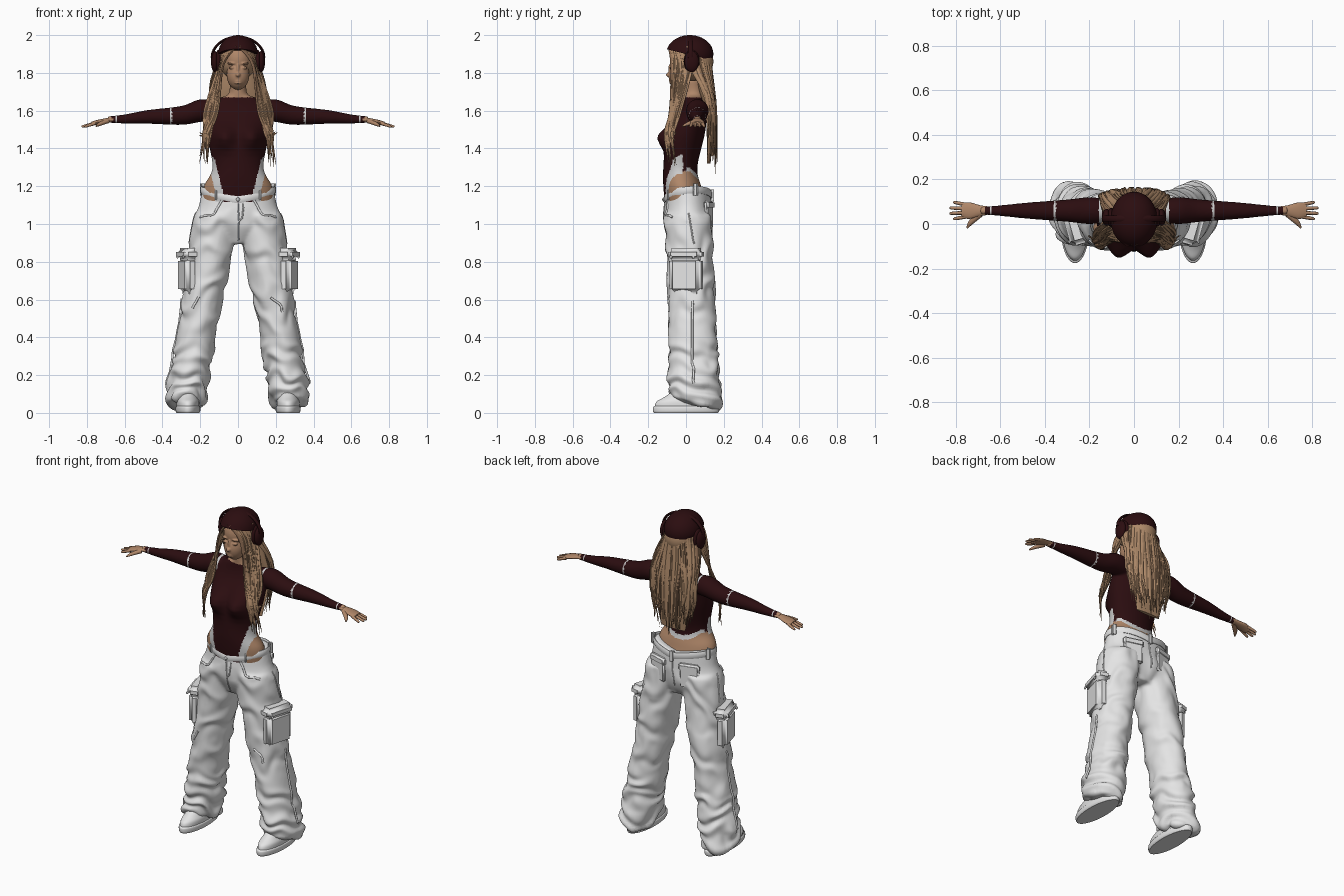
import bpy, bmesh, math, random
from mathutils import Vector, Matrix, noise
from mathutils.bvhtree import BVHTree

random.seed(4)
if "Cube" in bpy.data.objects:
    bpy.data.objects.remove(bpy.data.objects["Cube"])


def material(name, *rgb):
    result = bpy.data.materials.new(name)
    result.use_nodes = True
    result.diffuse_color = (*rgb, 1)
    result.node_tree.nodes["Principled BSDF"].inputs["Base Color"].default_value = (*rgb, 1)
    return result


SKIN = material("skin", .43, .24, .14)
HAIR = material("hair", .42, .25, .14)
HAIR_DARK = material("dark hair", .25, .14, .08)
SUIT = material("dark red cloth", .024, .004, .005)
PANEL = material("pale panel", .6, .6, .6)
WHITE = material("white cotton", .78, .78, .78)
X, Y, Z = Matrix.Identity(3)
SIDES = {"left": 1, "right": -1}


def mix(start, end, t):
    return start + (end - start) * t


def ramp(start, end, value):
    t = min(1, max(0, (value - start) / (end - start)))
    return t * t * (3 - 2 * t)


def spline(rows, steps):
    """Smooth interpolation through rows of equal length."""
    out, last = [], len(rows) - 1
    for i in range(last):
        near = [rows[max(0, i - 1)], rows[i], rows[i + 1], rows[min(last, i + 2)]]
        for k in range(steps):
            t = k / steps
            out.append([b + t / 2 * (c - a + t * (2*a - 5*b + 4*c - d + t * (3*(b - c) + d - a)))
                        for a, b, c, d in zip(*near)])
    return out + [list(rows[last])]


def sweep(bm, rows, up=Y, axis=None, segs=10, steps=6, slot=0):
    """Closed skin over ellipses given as x, y, z, half width, half height."""
    rows = spline(rows, steps)
    points = [Vector(row[:3]) for row in rows]
    rings = []
    for i, (*_, wide, high) in enumerate(rows):
        ahead, behind = points[min(i + 1, len(points) - 1)], points[max(i - 1, 0)]
        tangent = axis or (ahead - behind).normalized()
        side = tangent.cross(up).normalized()
        top = side.cross(tangent)
        angles = [math.tau * k / segs for k in range(segs)]
        rings.append([bm.verts.new(points[i] + side * wide * math.cos(a) + top * high * math.sin(a))
                      for a in angles])
    faces = [bm.faces.new((low[k - 1], low[k], high[k], high[k - 1]))
             for low, high in zip(rings, rings[1:]) for k in range(segs)]
    faces += [bm.faces.new(rings[0]), bm.faces.new(rings[-1])]
    for face in faces:
        face.material_index = slot


def stack(bm, rows, x=0):
    """Upright skin over level ellipses given as height, depth, half width, half depth."""
    sweep(bm, [(x, y, z, wide, deep) for z, y, wide, deep in rows], axis=Z, segs=48)


def ball(bm, centre, radii):
    place = Matrix.Translation(centre) @ Matrix.Diagonal((*radii, 1))
    bmesh.ops.create_uvsphere(bm, u_segments=40, v_segments=24, radius=1, matrix=place)


def finish(name, bm, *materials):
    bmesh.ops.recalc_face_normals(bm, faces=bm.faces)
    mesh = bpy.data.meshes.new(name)
    bm.to_mesh(mesh)
    bm.free()
    obj = bpy.data.objects.new(name, mesh)
    bpy.context.collection.objects.link(obj)
    for item in materials:
        mesh.materials.append(item)
    bpy.ops.object.select_all(action="DESELECT")
    obj.select_set(True)
    bpy.context.view_layer.objects.active = obj
    bpy.ops.object.shade_smooth_by_angle(angle=math.radians(50))
    return obj


def fuse(obj, voxel, rounds):
    """Blend overlapping volumes into one skin."""
    remesh = obj.modifiers.new("fuse", "REMESH")
    remesh.mode, remesh.voxel_size, remesh.use_smooth_shade = "VOXEL", voxel, True
    obj.modifiers.new("soften", "SMOOTH").iterations = rounds
    for name in ("fuse", "soften"):
        bpy.ops.object.modifier_apply(modifier=name)


def block(name, centre, size, turn):
    bm = bmesh.new()
    bmesh.ops.create_cube(bm, size=1)
    bm.transform(Matrix.Translation(centre) @ Matrix.Rotation(turn, 4, "Z") @ Matrix.Diagonal((*size, 1)))
    bmesh.ops.bevel(bm, geom=bm.edges[:], offset=min(size) / 3, segments=3, affect="EDGES")
    finish(name, bm, WHITE)


# Bodysuit: torso, neck and sleeves fused, then coloured by region
bm = bmesh.new()
stack(bm, [(1.1, 0, .19, .11), (1.2, -.02, .18, .1), (1.3, -.03, .135, .09), (1.48, 0, .165, .1),
           (1.6, .04, .165, .07), (1.66, .04, .11, .05), (1.69, .04, .05, .05), (1.76, .03, .045, .045)])
for v in bm.verts:
    if v.co.y < 0:
        across, above = (abs(v.co.x) - .075) / .055, (v.co.z - 1.46) / .06
        v.co.y -= .06 * math.exp(-across**2 - above**2)
for s in SIDES.values():
    sweep(bm, [(s * x, .06, z, r, r) for x, z, r in
               ((.1, 1.6, .05), (.2, 1.6, .06), (.3, 1.575, .05), (.48, 1.567, .036), (.6, 1.556, .024),
                (.69, 1.553, .017))], up=Z, axis=X * s, segs=32)
body = finish("bodysuit", bm, SUIT, SKIN, PANEL)
fuse(body, .007, 4)
for face in body.data.polygons:
    x, y, z = abs(face.center.x), face.center.y, face.center.z
    edge = .08 + max(0, z - 1.17) / 4 + max(0, z - 1.34) / 2
    hem = 1.28 - max(0, y - .02)
    trim = x < .2 and (z < 1.44 and y < -.015 and edge < x < edge + .04 or y > 0 and z < hem + .02)
    band = .35 < x < .36 or .64 < x < .647 or (z > 1.59 and .145 < x < .16)
    bare = z > 1.67 or x > .67 or (z < hem and (y > -.02 or x > edge + .04))
    face.material_index = 1 if bare else 2 if trim or band else 0

# Head with facial features
bm = bmesh.new()
ball(bm, (0, .02, 1.87), (.083, .105, .105))
ball(bm, (0, -.03, 1.79), (.06, .062, .08))
ball(bm, (0, -.08, 1.82), (.009, .015, .03))
ball(bm, (0, -.09, 1.79), (.013, .017, .012))
for z in (1.747, 1.757):
    ball(bm, (0, -.08, z), (.02, .01, .006))
for s in SIDES.values():
    ball(bm, (s * .033, -.076, 1.827), (.016, .012, .007))
    ball(bm, (s * .035, -.075, 1.85), (.024, .012, .006))
fuse(finish("head", bm, SKIN), .004, 3)

# Hands
for side, s in SIDES.items():
    bm = bmesh.new()
    sweep(bm, [(s * x, .06, z, wide, .012) for x, z, wide in
               ((.66, 1.553, .02), (.69, 1.55, .024), (.74, 1.54, .037), (.775, 1.53, .03))],
          up=Z, axis=X * s, segs=20)
    for k in (-1.5, -.5, .5, 1.5):
        y, tip = .06 + .018 * k, .83 - .008 * k * k
        sweep(bm, [(s * .755, y, 1.534, .009, .009), (s * (tip - .01), y + .006 * k, 1.518, .007, .007),
                   (s * tip, y + .006 * k, 1.515, .003, .003)], up=Z)
    sweep(bm, [(s * .69, .045, 1.545, .014, .012), (s * .73, .01, 1.53, .012, .01),
               (s * .75, -.018, 1.518, .004, .004)], up=Z)
    finish(side + "_hand", bm, SKIN)

# Hair: under layer, back strands and front locks
bm = bmesh.new()
ball(bm, (0, .035, 1.86), (.097, .11, .1))
stack(bm, [(1.86, .09, .08, .04), (1.72, .105, .105, .04), (1.55, .13, .125, .02), (1.32, .12, .08, .01)])
for i in range(64):
    a = math.radians(mix(-98, 98, i / 63))
    out, back = math.sin(a), math.cos(a)
    wide, wave, lift = random.uniform(.007, .012), random.uniform(-.012, .012), random.uniform(0, .014)
    end = 1.25 + abs(out) / 10 + random.uniform(0, .12)
    rows = []
    for k in range(13):
        t = k / 12
        spread = mix(.093, .15, ramp(0, .5, t)) - .03 * ramp(.7, 1, t)
        depth = mix(.02, .115, ramp(0, .6, t)) + back * mix(.11, .038, ramp(0, .6, t)) + lift * t
        rows.append((spread * out + wave * math.sin(7 * t), depth, mix(1.91, end, t),
                     wide * (1.01 - t**4), .006 * (1.01 - t**4)))
    sweep(bm, rows, up=Vector((out, back, 0)), segs=6, steps=1, slot=int(i % 6 == 0))
for s in SIDES.values():
    for i in range(26):
        u, wave = i / 25, random.uniform(-.01, .01)
        wide, end = random.uniform(.006, .011), random.uniform(1.3, 1.5)
        sweep(bm, [(s * mix(.01, .09, u), mix(-.09, 0, u), 1.94, wide, .005),
                   (s * mix(.08, .1, u), mix(-.075, .03, u), 1.84, wide, .007),
                   (s * (mix(.11, .17, u) + wave), mix(-.08, -.04, u) + wave, 1.6, wide, .008),
                   (s * (mix(.15, .18, u) - wave), mix(-.11, -.07, u), 1.48, wide, .006),
                   (s * (mix(.16, .2, u) + wave), mix(-.1, -.05, u), end, .001, .001)],
              up=Vector((s, -1, 0)).normalized(), segs=6, slot=int(i % 6 == 0))
finish("hair", bm, HAIR, HAIR_DARK)

# Knit cap, its hem dipping at the back
bm = bmesh.new()
ball(bm, (0, .02, 1.9), (.105, .125, .1))
for v in bm.verts:
    v.co.z = max(v.co.z, 1.9 - v.co.y / 4)
finish("cap", bm, SUIT)

# Headphones
bm = bmesh.new()
arc = [math.pi * k / 12 for k in range(13)]
sweep(bm, [(.138 * math.cos(a), .024, 1.88 + .11 * math.sin(a), .007, .014) for a in arc])
finish("headphone_band", bm, SUIT)
for side, s in SIDES.items():
    bm = bmesh.new()
    ball(bm, (s * .104, .03, 1.86), (.018, .042, .062))
    ball(bm, (s * .123, .03, 1.86), (.02, .038, .056))
    finish(side + "_ear_cup", bm, SUIT)

# Loose trousers: hips and legs fused, then folded
bm = bmesh.new()
stack(bm, [(1.185, .01, .187, .118), (1.1, .01, .205, .125), (1, .01, .235, .128), (.9, .02, .11, .08)])
for s in SIDES.values():
    leg = [k / 8 for k in range(9)]
    sweep(bm, [(s * mix(.11, .28, t), mix(.01, .05, t), mix(1.05, .05, t), mix(.12, .09, t), .125)
               for t in leg], axis=-Z, segs=48)
trousers = finish("trousers", bm, WHITE)
fuse(trousers, .0095, 6)
normals = [v.normal.copy() for v in trousers.data.vertices]
for v, normal in zip(trousers.data.vertices, normals):
    x, y, z = abs(v.co.x), v.co.y, v.co.z
    low = 1 - ramp(.1, .5, z)
    lump = noise.noise(Vector((v.co.x * 9, y * 9, z * 7)))
    fold = math.sin(34 * z + 22 * x - 10 * y + 5 * lump)
    bunch = math.sin(75 * z + 14 * y + 6 * lump)
    relief = .005 * fold + low * (.008 * bunch + .012) + .008 * lump
    v.co += normal * relief * (1 - ramp(1, 1.1, z))
    v.co.z += ramp(1.06, 1.17, z) * (x / 5 - .028 + y / 10) - (y - .06) / 4 * (1 - ramp(.04, .2, z))
    v.co.z = max(v.co.z, .012)
tree = BVHTree.FromPolygons([v.co for v in trousers.data.vertices],
                            [face.vertices for face in trousers.data.polygons])


def seam(bm, points, size=.004):
    """Raised strip lying on the trousers."""
    rows, up = [], Vector()
    for point in spline(points, 5):
        spot, normal, *_ = tree.find_nearest(Vector(point))
        rows.append((*spot, size, size))
        up += normal
    sweep(bm, rows, up=up.normalized(), steps=1)


# Waistband, fly, belt loops and stitched seams
bm = bmesh.new()
for k in range(41):
    a = math.tau * k / 40
    band = (.194 * math.sin(a), .01 - .123 * math.cos(a), 1.14 + .04 * abs(math.sin(a)) - .012 * math.cos(a))
    ring = ring + [(*band, .006, .02)] if k else [(*band, .006, .02)]
    if k % 8 == 4:
        x, y, z = band
        block("belt_loop", (x * 1.02, y * 1.04, z), (.014, .012, .055), -a)
sweep(bm, ring, up=Z, steps=1)
finish("waistband", bm, WHITE)
bm = bmesh.new()
seam(bm, [(0, -.2, 1.12), (0, -.2, 1), (0, -.1, .9)])
seam(bm, [(.035, -.2, 1.12), (.03, -.2, 1.04), (0, -.2, 1)])
seam(bm, [(0, .2, 1.14), (0, .2, .95)])
for s in SIDES.values():
    seam(bm, [(s * .1, -.15, 1.13), (s * .14, -.14, 1.08), (s * .21, -.08, 1.04)], .006)
    seam(bm, [(s * .3, .02, 1.1), (s * .3, .05, .9)])
    seam(bm, [(s * .4, .04, .62), (s * .4, .03, .4), (s * .4, .04, .15)], .006)
    seam(bm, [(s * .19, -.2, .6), (s * .27, -.2, .54)], .006)
finish("trouser_seams", bm, WHITE)
bm = bmesh.new()
ball(bm, (0, -.12, 1.13), (.01, .006, .01))
for s in SIDES.values():
    for y in (-.08, .04):
        ball(bm, (s * (.31 + y / 4), y, .825), (.006, .008, .008))
finish("buttons", bm, PANEL)

# Cargo pockets, back pockets and shoes
for side, s in SIDES.items():
    turn, hip = -s * .28, s * .105
    block(side + "_cargo_pocket", (s * .265, 0, .73), (.075, .175, .2), turn)
    block(side + "_cargo_flap", (s * .265, 0, .84), (.09, .187, .065), turn)
    block(side + "_back_pocket", (hip, .117, 1.04), (.115, .025, .13), turn)
    block(side + "_back_flap", (hip, .121, 1.1), (.125, .03, .045), turn)
    foot = s * .265
    bm = bmesh.new()
    stack(bm, [(0, 0, .06, .17), (.01, 0, .065, .175), (.03, 0, .065, .175), (.037, 0, .058, .165)], foot)
    finish(side + "_shoe_sole", bm, WHITE)
    bm = bmesh.new()
    stack(bm, [(.03, 0, .06, .166), (.06, 0, .06, .155), (.09, .02, .054, .125), (.16, .06, .045, .07)], foot)
    finish(side + "_shoe_upper", bm, WHITE)
    bm = bmesh.new()
    for k in range(4):
        y, z = -.115 + .022 * k, .076 + .015 * k
        sweep(bm, [(foot + .035 * i, y + .012 * i * i, z - .014 * i * i, .005, .005) for i in (-1, 0, 1)], up=Z)
    finish(side + "_shoe_laces", bm, WHITE)
